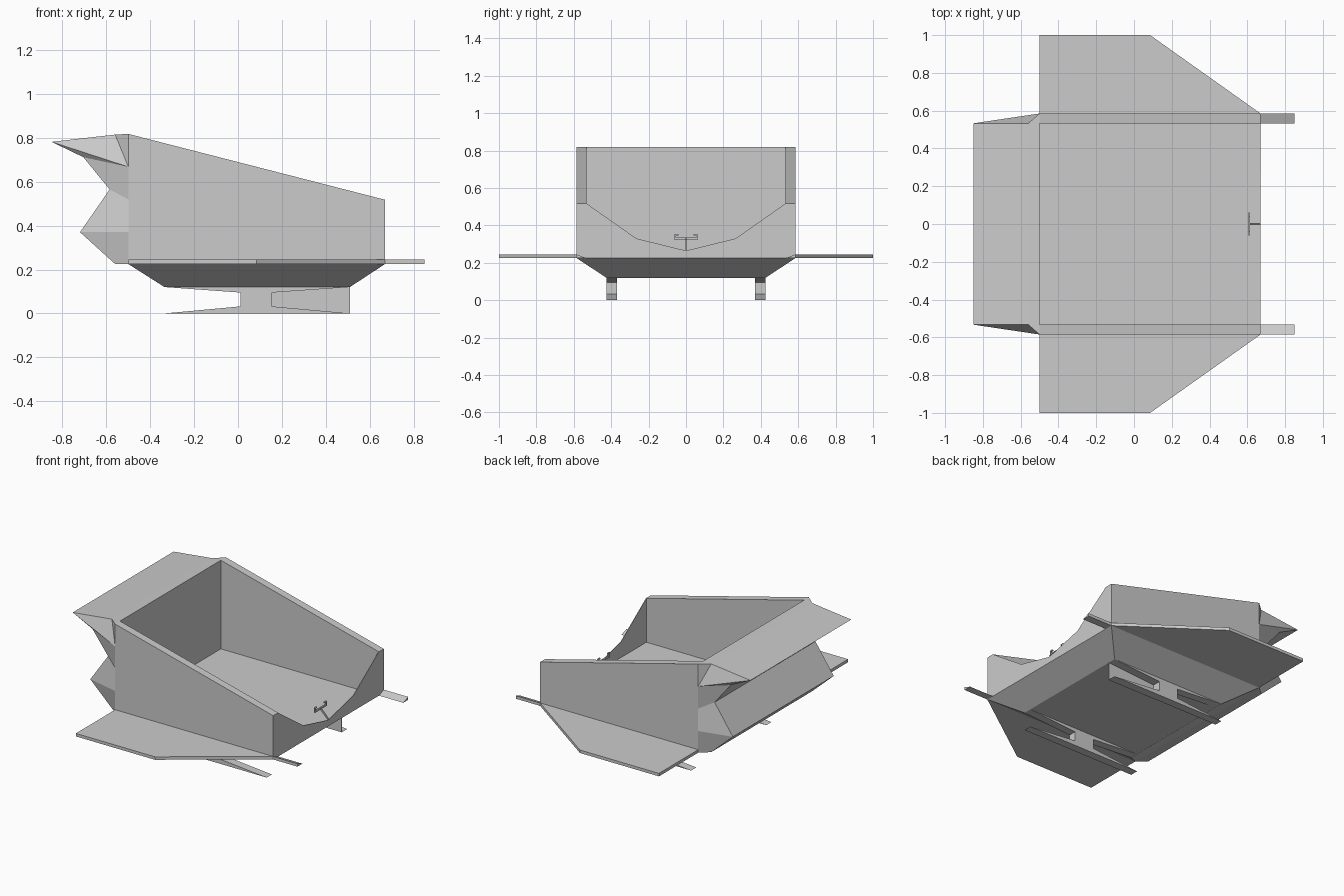
import bpy, bmesh
from mathutils import Vector

if "Cube" in bpy.data.objects:
    bpy.data.objects.remove(bpy.data.objects["Cube"])

grey = bpy.data.materials.new("hull_grey")
grey.use_nodes = True
colour = (0.6, 0.6, 0.6, 1)
grey.diffuse_color = colour
grey.node_tree.nodes["Principled BSDF"].inputs["Base Color"].default_value = colour


def finish(name, bm):
    bmesh.ops.recalc_face_normals(bm, faces=bm.faces)
    mesh = bpy.data.meshes.new(name)
    bm.to_mesh(mesh)
    bm.free()
    mesh.materials.append(grey)
    obj = bpy.data.objects.new(name, mesh)
    bpy.context.collection.objects.link(obj)
    return obj


def prism(name, outline, plane, lo, hi):
    """Extrude a 2D outline along the axis missing from plane."""
    place = {"xy": lambda a, b, c: (a, b, c),
             "xz": lambda a, b, c: (a, c, b),
             "yz": lambda a, b, c: (c, a, b)}[plane]
    bm = bmesh.new()
    rings = [[bm.verts.new(place(a, b, c)) for a, b in outline] for c in (lo, hi)]
    bm.faces.new(rings[0])
    bm.faces.new(rings[1][::-1])
    n = len(outline)
    for i in range(n):
        j = (i + 1) % n
        bm.faces.new((rings[0][i], rings[0][j], rings[1][j], rings[1][i]))
    return finish(name, bm)


def box(name, x, y, z):
    return prism(name, [(x[0], y[0]), (x[1], y[0]), (x[1], y[1]), (x[0], y[1])], "xy", *z)


BACK, NOSE, OUT, INN, DECK = -0.5, 0.67, 0.585, 0.533, 0.225

# tapered belly, whose top is the cabin floor
bm = bmesh.new()
rings = []
for x0, x1, y, z in ((-0.335, 0.51, 0.425, 0.12), (BACK, NOSE, OUT, DECK)):
    rings.append([bm.verts.new(p) for p in ((x0, -y, z), (x1, -y, z), (x1, y, z), (x0, y, z))])
for i in range(4):
    j = (i + 1) % 4
    bm.faces.new((rings[0][i], rings[0][j], rings[1][j], rings[1][i]))
for ring in rings:
    bm.faces.new(ring)
finish("belly", bm)

# side walls, wings, rails and skids on both sides
wall = [(BACK, DECK), (NOSE, DECK), (NOSE, 0.518), (BACK, 0.818)]
wing = [(BACK, OUT), (BACK, 1.0), (0.085, 1.0), (NOSE, OUT)]
rail = [(OUT, DECK), (OUT, 0.245), (INN, DECK)]
skid = [(-0.335, 0), (0.51, 0), (0.155, 0.032), (0.155, 0.095), (0.51, 0.12),
        (-0.335, 0.12), (0.012, 0.095), (0.012, 0.032)]
for side, s in (("left", 1), ("right", -1)):
    prism(side + "_wall", wall, "xz", s * INN, s * OUT)
    prism(side + "_wing", [(x, s * y) for x, y in wing], "xy", DECK, 0.245)
    prism(side + "_rail", [(s * y, z) for y, z in rail], "yz", 0.6, 0.85)
    prism(side + "_skid", skid, "xz", s * 0.37, s * 0.425)

# web closing the front notch of one skid
box("skid_web", (0.155, 0.51), (0.368, 0.37), (0, 0.12))

# thin nose panel with a dipped upper edge
half = [(OUT, DECK), (OUT, 0.518), (INN, 0.518), (0.265, 0.33)]
prism("nose_panel", half + [(0, 0.265)] + [(-y, z) for y, z in half[::-1]],
      "yz", NOSE - 0.004, NOSE)

# tail: notched ridge profile tied to the hull edge
ridge = [(-0.56, 0.815), (-0.85, 0.782), (-0.705, 0.712), (-0.585, 0.565),
         (-0.72, 0.37), (-0.56, DECK)]
edge = [0.818, 0.668, 0.52, 0.37, DECK]
bm = bmesh.new()
ends = []
for s in (1, -1):
    r = [bm.verts.new((x, s * INN, z)) for x, z in ridge]
    e = [bm.verts.new((BACK, s * OUT, z)) for z in edge]
    for f in ((r[0], e[0], e[1]), (r[0], r[1], e[1]), (r[1], r[2], e[1]),
              (r[2], r[3], e[2], e[1]), (r[3], r[4], e[3], e[2]), (r[4], r[5], e[4], e[3])):
        bm.faces.new(f)
    ends.append([e[0]] + r + e[:0:-1])
for i in range(7):
    bm.faces.new((ends[0][i], ends[0][i + 1], ends[1][i + 1], ends[1][i]))
rim = [[end[0]] + end[:6:-1] for end in ends]
bm.faces.new(rim[0] + rim[1][::-1])
finish("tail", bm)

# steering yoke on a slanted stem
prism("yoke_stem", [(NOSE, 0.262), (NOSE, 0.274), (0.614, 0.333), (0.606, 0.325)],
      "xz", -0.004, 0.004)
box("yoke_bar", (0.605, 0.614), (-0.062, 0.062), (0.322, 0.334))
for side, s in (("left", 1), ("right", -1)):
    box(side + "_yoke_grip", (0.605, 0.614), (s * 0.054, s * 0.062), (0.322, 0.355))
    box(side + "_yoke_tip", (0.605, 0.614), (s * 0.04, s * 0.062), (0.347, 0.355))
